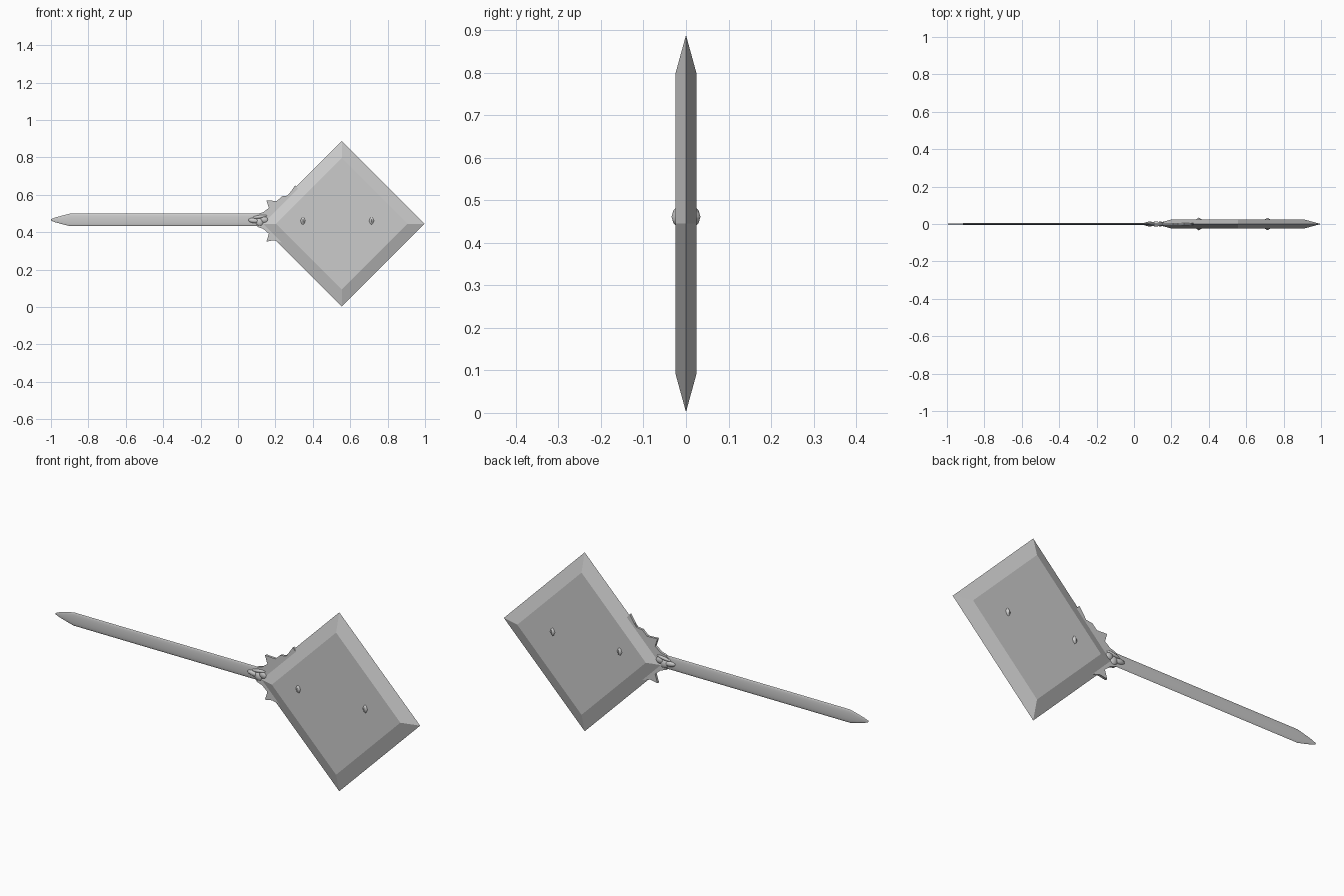
import bpy, bmesh, math
from mathutils import Matrix

if "Cube" in bpy.data.objects:
    bpy.data.objects.remove(bpy.data.objects["Cube"])


def make(name, bm, smooth=False):
    bmesh.ops.recalc_face_normals(bm, faces=bm.faces)
    me = bpy.data.meshes.new(name)
    bm.to_mesh(me)
    bm.free()
    ob = bpy.data.objects.new(name, me)
    bpy.context.collection.objects.link(ob)
    if smooth:
        bpy.context.view_layer.objects.active = ob
        ob.select_set(True)
        bpy.ops.object.shade_smooth_by_angle(angle=math.radians(50))
        ob.select_set(False)
    return ob


def loft(name, rings, smooth=False):
    """Skin a list of closed point loops and cap both ends."""
    bm = bmesh.new()
    loops = [[bm.verts.new(p) for p in r] for r in rings]
    n = len(loops[0])
    for a, b in zip(loops, loops[1:]):
        for i in range(n):
            j = (i + 1) % n
            bm.faces.new((a[i], a[j], b[j], b[i]))
    bm.faces.new(loops[0])
    bm.faces.new(loops[-1])
    return make(name, bm, smooth)


def ellipsoid(name, loc, size, tilt=0, seg=12, rings=8):
    bm = bmesh.new()
    bmesh.ops.create_uvsphere(bm, u_segments=seg, v_segments=rings, radius=1)
    m = (Matrix.Translation(loc) @ Matrix.Rotation(math.radians(tilt), 4, 'Y')
         @ Matrix.Diagonal((*size, 1)))
    bm.transform(m)
    return make(name, bm, True)


# Diamond blade: flat faces bevelled to a sharp rim
def diamond(r, y):
    return [(0.555 + r * math.cos(k * math.pi / 2), y,
             0.445 + r * math.sin(k * math.pi / 2)) for k in range(4)]


loft("blade", [diamond(0.352, -0.025), diamond(0.443, 0), diamond(0.352, 0.025)])

# Flat handle with a lens-shaped section and a pointed end
stations = [(-1.0, 0.003, 0.001), (-0.98, 0.012, 0.002), (-0.94, 0.023, 0.003),
            (-0.9, 0.033, 0.0045), (0.12, 0.033, 0.0045)]
rings = []
for x, hz, hy in stations:
    rings.append([(x, hy * math.cos(2 * math.pi * k / 16),
                   0.466 + hz * math.sin(2 * math.pi * k / 16)) for k in range(16)])
loft("handle", rings, True)

# Thin spiked plate joining the handle to the blade
outline = [(0.09, 0.485), (0.11, 0.50), (0.135, 0.507), (0.165, 0.53), (0.152, 0.57),
           (0.208, 0.567), (0.235, 0.592), (0.268, 0.596), (0.305, 0.65),
           (0.33, 0.62), (0.23, 0.46), (0.25, 0.34), (0.192, 0.357),
           (0.152, 0.350), (0.165, 0.392), (0.135, 0.418), (0.105, 0.428)]
loft("spiked_guard", [[(x, y, z) for x, z in outline] for y in (-0.006, 0.006)])

# Binding lumps where the handle meets the blade
for i, (x, z, a, b, tilt) in enumerate([
        (0.085, 0.462, 0.033, 0.014, 8), (0.115, 0.455, 0.022, 0.024, -30),
        (0.118, 0.483, 0.042, 0.010, -8), (0.14, 0.468, 0.024, 0.019, 20)]):
    ellipsoid(f"binding_{i + 1}", (x, 0, z), (a, 0.013, b), tilt)

# Studs that pass through both faces of the blade
for i, x in enumerate((0.347, 0.714)):
    ellipsoid(f"stud_{i + 1}", (x, 0, 0.461), (0.021, 0.034, 0.031), 0, 8, 6)
